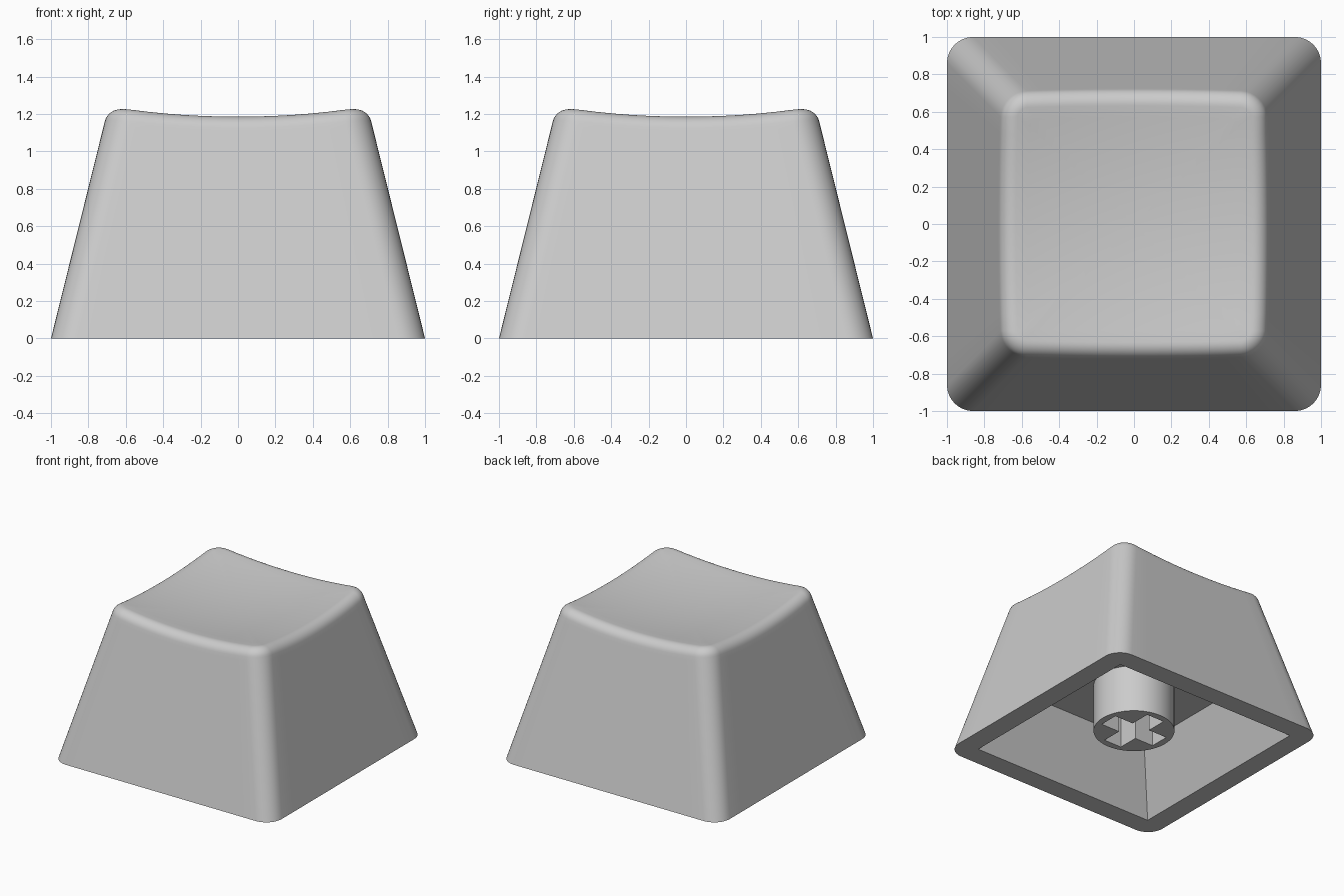
import bpy, bmesh, math
from mathutils import Matrix

if "Cube" in bpy.data.objects:
    bpy.data.objects.remove(bpy.data.objects["Cube"], do_unlink=True)

CORNER, FILLET, TAPER = 0.14, 0.08, 0.248
CAVITY_TOP, STEM_BOTTOM = 0.49, 0.10

grey = bpy.data.materials.new("light_grey_plastic")
grey.use_nodes = True
colour = (0.6, 0.6, 0.6, 1)
grey.diffuse_color = colour
grey.node_tree.nodes["Principled BSDF"].inputs["Base Color"].default_value = colour


def make_object(name, bm):
    bmesh.ops.recalc_face_normals(bm, faces=bm.faces)
    mesh = bpy.data.meshes.new(name)
    bm.to_mesh(mesh)
    bm.free()
    mesh.materials.append(grey)
    obj = bpy.data.objects.new(name, mesh)
    bpy.context.collection.objects.link(obj)
    return obj


def prism(name, bottom, top, z0, z1):
    """Four-sided solid from half sizes (x, y) at z0 and z1."""
    bm = bmesh.new()
    rings = []
    for (hx, hy), z in ((bottom, z0), (top, z1)):
        rings.append([bm.verts.new((sx * hx, sy * hy, z))
                      for sx, sy in ((-1, -1), (1, -1), (1, 1), (-1, 1))])
    low, high = rings
    bm.faces.new(low)
    bm.faces.new(high)
    for i in range(4):
        j = (i + 1) % 4
        bm.faces.new((low[i], low[j], high[j], high[i]))
    return make_object(name, bm)


def carve(obj, cutter):
    cutter.hide_render = True
    mod = obj.modifiers.new("carve", 'BOOLEAN')
    mod.operation, mod.solver, mod.object = 'DIFFERENCE', 'EXACT', cutter
    bpy.context.view_layer.objects.active = obj
    bpy.ops.object.modifier_apply(modifier=mod.name)
    bpy.data.objects.remove(cutter, do_unlink=True)


def smooth(obj):
    bpy.ops.object.select_all(action='DESELECT')
    obj.select_set(True)
    bpy.context.view_layer.objects.active = obj
    bpy.ops.object.shade_smooth_by_angle(angle=math.radians(30))


# Rounded-square outline: each sample is (straight fraction x, y, corner direction x, y)
samples = []
for q in range(4):
    a0 = q * math.pi / 2
    sx, sy = ((1, 1), (-1, 1), (-1, -1), (1, -1))[q]
    for i in range(9):
        a = a0 + i * math.pi / 16
        samples.append((sx, sy, math.cos(a), math.sin(a)))
    nx, ny = ((-1, 1), (-1, -1), (1, -1), (1, 1))[q]
    for i in range(1, 12):
        t = i / 12
        samples.append((sx + (nx - sx) * t, sy + (ny - sy) * t, math.cos(a), math.sin(a)))


def outline(s, half, radius):
    return (s[0] * (half - radius) + s[2] * radius,
            s[1] * (half - radius) + s[3] * radius)


def half_width(z):
    return 1 - TAPER * z


def dish(x, y):
    return 1.14 + 0.115 * (x * x + y * y)


# Cap: tapered walls, rounded shoulder and a bowl-shaped top
bm = bmesh.new()
rows = []
start, end = math.atan(TAPER), math.radians(98)
for s in samples:
    centre_z = dish(*outline(s, 0.63, 0.06)) - FILLET
    side_z = centre_z + FILLET * math.sin(start)
    inner = half_width(side_z) - FILLET * math.cos(start)
    column = [(*outline(s, half_width(z), CORNER), z) for z in (0, side_z - 0.03)]
    for i in range(9):
        a = start + (end - start) * i / 8
        reach = FILLET * math.cos(a)
        radius = CORNER - FILLET * math.cos(start) + reach
        column.append((*outline(s, inner + reach, radius), centre_z + FILLET * math.sin(a)))
    ex, ey, ez = column[-1]
    lift = ez - dish(ex, ey)
    for i in range(1, 10):
        f = 1 - i / 10
        column.append((ex * f, ey * f, dish(ex * f, ey * f) + lift * f ** 4))
    rows.append([bm.verts.new(p) for p in column])
pole = bm.verts.new((0, 0, dish(0, 0)))
for i, row in enumerate(rows):
    after = rows[(i + 1) % len(rows)]
    for k in range(len(row) - 1):
        bm.faces.new((row[k], after[k], after[k + 1], row[k + 1]))
    bm.faces.new((row[-1], after[-1], pole))
bm.faces.new([row[0] for row in rows])
cap = make_object("cap_shell", bm)

# Tapered square cavity underneath, continued a little below the rim
slope = (0.833 - 0.62) / CAVITY_TOP
low = 0.833 + slope * 0.1
carve(cap, prism("cavity_cutter", (low, low), (0.62, 0.62), -0.1, CAVITY_TOP))
smooth(cap)

# Mounting stem with a cross-shaped socket
bm = bmesh.new()
stem_top = CAVITY_TOP + 0.03
bmesh.ops.create_cone(bm, cap_ends=True, segments=64, radius1=0.305, radius2=0.305,
                      depth=stem_top - STEM_BOTTOM,
                      matrix=Matrix.Translation((0, 0, (stem_top + STEM_BOTTOM) / 2)))
stem = make_object("mounting_stem", bm)
for size in ((0.25, 0.08), (0.08, 0.25)):
    carve(stem, prism("socket_cutter", size, size, 0, CAVITY_TOP - 0.02))
smooth(stem)
